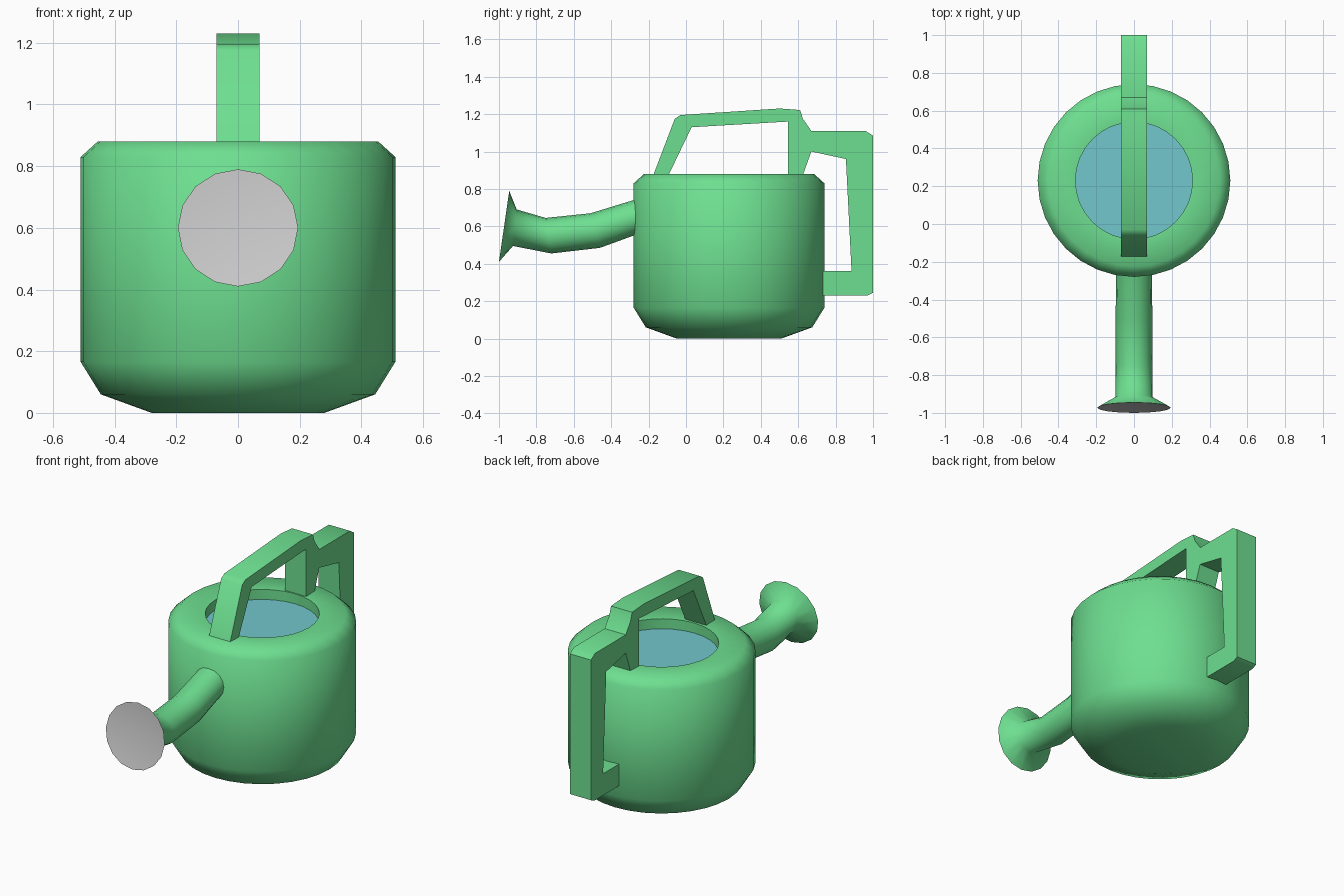
import bpy, bmesh, math
from mathutils import Vector

if "Cube" in bpy.data.objects:
    bpy.data.objects.remove(bpy.data.objects["Cube"])


def material(name, rgb):
    m = bpy.data.materials.new(name)
    m.diffuse_color = (*rgb, 1)
    m.use_nodes = True
    m.node_tree.nodes["Principled BSDF"].inputs["Base Color"].default_value = m.diffuse_color
    return m


GREEN = material("green", (0.155, 0.74, 0.28))
WATER = material("water", (0.17, 0.57, 0.61))


def finish(name, bm, mat=None, angle=60):
    bmesh.ops.recalc_face_normals(bm, faces=bm.faces)
    mesh = bpy.data.meshes.new(name)
    bm.to_mesh(mesh)
    bm.free()
    ob = bpy.data.objects.new(name, mesh)
    bpy.context.collection.objects.link(ob)
    if mat:
        mesh.materials.append(mat)
    bpy.ops.object.select_all(action='DESELECT')
    bpy.context.view_layer.objects.active = ob
    ob.select_set(True)
    bpy.ops.object.shade_smooth_by_angle(angle=math.radians(angle))
    return ob


def ring(bm, a, b, rx, n):
    """Elliptical ring through a and b (y, z points) with half width rx."""
    a, b = Vector((0, *a)), Vector((0, *b))
    mid, half = (a + b) / 2, (a - b) / 2
    return [bm.verts.new(mid + half * math.cos(t) + Vector((rx * math.sin(t), 0, 0)))
            for t in (2 * math.pi * i / n for i in range(n))]


def loft(bm, rings):
    for p, q in zip(rings, rings[1:]):
        n = len(p)
        for i in range(n):
            j = (i + 1) % n
            bm.faces.new((p[i], p[j], q[j], q[i]))


CY = 0.23  # body axis

# Body: turned profile (radius, height), open at the top
profile = [(0.28, 0), (0.445, 0.06), (0.51, 0.165), (0.51, 0.83),
           (0.455, 0.88), (0.31, 0.875), (0.31, 0.79)]
bm = bmesh.new()
rings = [ring(bm, (CY + r, z), (CY - r, z), r, 32) for r, z in profile]
loft(bm, rings)
bm.faces.new(rings[0])
finish("body", bm, GREEN)

# Water surface
bm = bmesh.new()
bm.faces.new(ring(bm, (CY + 0.31, 0.815), (CY - 0.31, 0.815), 0.31, 32))
finish("water", bm, WATER)

# Spout: rings given by top point, bottom point and half width
spout = [((-0.20, 0.765), (-0.20, 0.58), 0.095),
         ((-0.51, 0.67), (-0.46, 0.485), 0.097),
         ((-0.75, 0.645), (-0.72, 0.455), 0.097),
         ((-0.905, 0.69), (-0.925, 0.495), 0.097),
         ((-0.945, 0.79), (-1.0, 0.41), 0.195)]
bm = bmesh.new()
loft(bm, [ring(bm, *s, 16) for s in spout])
finish("spout", bm, GREEN)

# Sprinkler face: shallow dished disc closing the spout
bm = bmesh.new()
rim = ring(bm, *spout[-1], 16)
hub = bm.verts.new((0, -0.95, 0.6))
for i in range(16):
    bm.faces.new((rim[i], rim[(i + 1) % 16], hub))
finish("sprinkler_face", bm)

# Handle: side outline (y, z) extruded across x
outline = [(-0.18, 0.86), (-0.06, 1.175), (-0.03, 1.195), (0.5, 1.23),
           (0.61, 1.222), (0.625, 1.175), (0.67, 1.11), (0.96, 1.11),
           (1.0, 1.085), (1.0, 0.245), (0.97, 0.23), (0.70, 0.23),
           (0.70, 0.36), (0.885, 0.36), (0.855, 0.96), (0.67, 1.0),
           (0.62, 0.86), (0.545, 0.86), (0.545, 1.16), (0.03, 1.13),
           (-0.10, 0.86)]
bm = bmesh.new()
side = bm.faces.new([bm.verts.new((-0.07, y, z)) for y, z in outline])
ext = bmesh.ops.extrude_face_region(bm, geom=[side], use_keep_orig=True)
moved = [v for v in ext["geom"] if isinstance(v, bmesh.types.BMVert)]
bmesh.ops.translate(bm, verts=moved, vec=(0.14, 0, 0))
finish("handle", bm, GREEN, 45)
